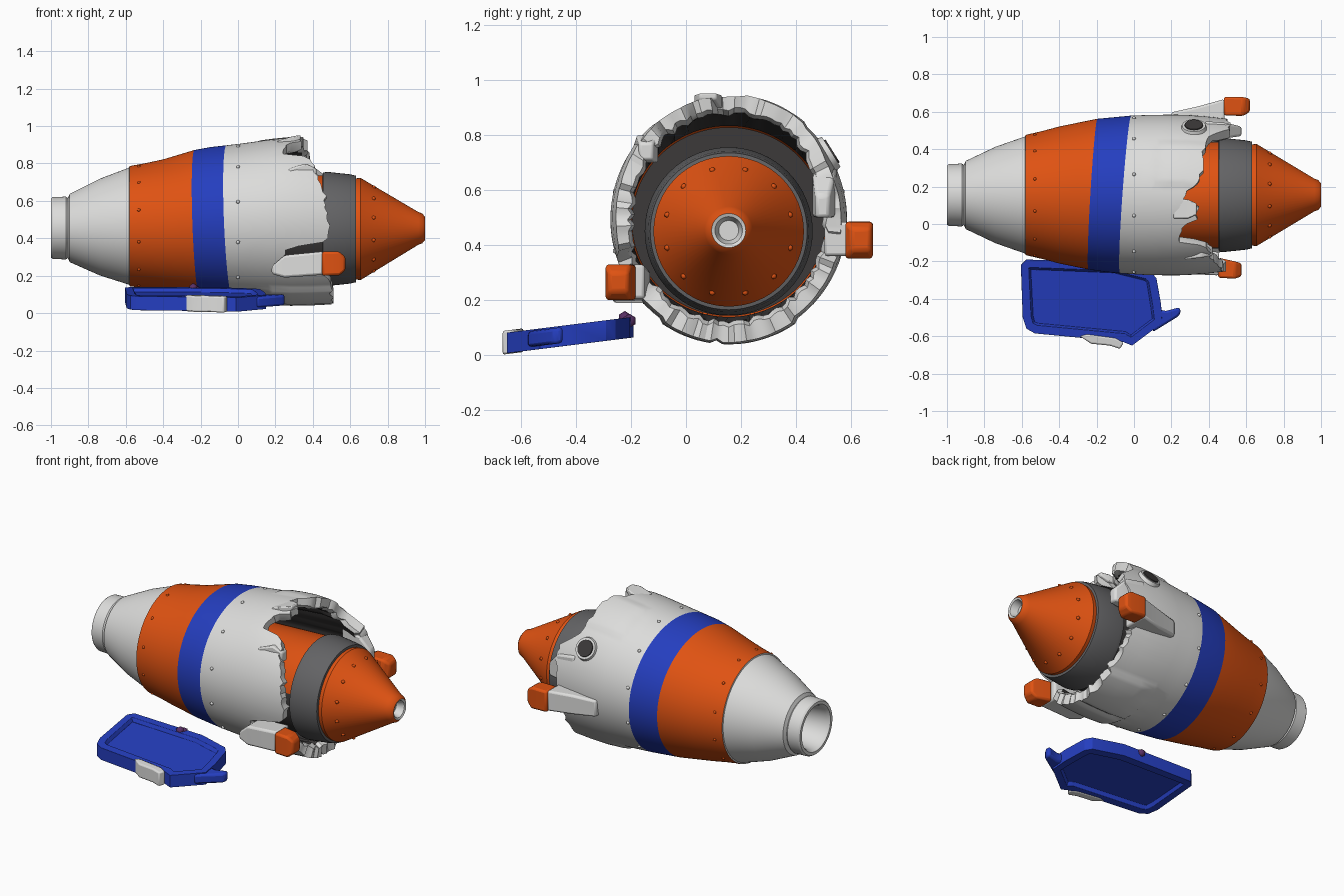
import bpy, bmesh, math, random
from mathutils import Vector, Matrix

if "Cube" in bpy.data.objects:
    bpy.data.objects.remove(bpy.data.objects["Cube"])

random.seed(4)
CY = 0.155
SEG = 120


def mat(name, r, g, b):
    m = bpy.data.materials.new(name)
    m.diffuse_color = (r, g, b, 1)
    m.use_nodes = True
    m.node_tree.nodes["Principled BSDF"].inputs["Base Color"].default_value = m.diffuse_color
    return m


WHITE = mat("off white", 0.72, 0.72, 0.71)
ORANGE = mat("orange", 0.74, 0.085, 0.006)
BLUE = mat("blue", 0.018, 0.048, 0.52)
GREY = mat("grey", 0.125, 0.125, 0.13)
DARK = mat("dark grey", 0.045, 0.042, 0.042)
PURPLE = mat("purple", 0.10, 0.03, 0.13)


def finish(name, bm, mats, angle=32):
    bmesh.ops.recalc_face_normals(bm, faces=bm.faces)
    me = bpy.data.meshes.new(name)
    bm.to_mesh(me)
    bm.free()
    ob = bpy.data.objects.new(name, me)
    bpy.context.collection.objects.link(ob)
    for m in mats:
        me.materials.append(m)
    bpy.context.view_layer.objects.active = ob
    ob.select_set(True)
    bpy.ops.object.shade_smooth_by_angle(angle=math.radians(angle))
    ob.select_set(False)
    return ob


def skin(name, rings, strip_mats, mats, caps=True, angle=32):
    """Join rings of points; strip_mats gives the material index of each strip."""
    bm = bmesh.new()
    vs = [[bm.verts.new(p) for p in ring] for ring in rings]
    n = len(rings[0])
    for i, mi in enumerate(strip_mats):
        for j in range(n):
            k = (j + 1) % n
            bm.faces.new((vs[i][j], vs[i][k], vs[i + 1][k], vs[i + 1][j])).material_index = mi
    if caps:
        bm.faces.new(vs[0]).material_index = strip_mats[0]
        bm.faces.new(vs[-1]).material_index = strip_mats[-1]
    return finish(name, bm, mats, angle)


def circle(x, r, cz, n=64):
    return [(x, CY + r * math.cos(math.tau * j / n), cz + r * math.sin(math.tau * j / n)) for j in range(n)]


def interp(table, x):
    if x <= table[0][0]:
        return table[0][1:]
    for a, b in zip(table, table[1:]):
        if x <= b[0]:
            t = (x - a[0]) / (b[0] - a[0])
            return [p + (q - p) * t for p, q in zip(a[1:], b[1:])]
    return table[-1][1:]


# Hull profile: x, centre height, half width, half height
HULL = [(-0.9, .455, .182, .182), (-0.58, .465, .318, .318), (-0.4, .47, .366, .352),
        (-0.2, .485, .407, .397), (0, .487, .426, .417), (0.2, .494, .43, .438),
        (0.32, .496, .428, .447), (0.52, .49, .405, .43)]
# Torn front edge: angle from the back over the top, x
EDGE = [(0, .5), (30, .51), (38, .44), (45, .38), (60, .37), (75, .36), (83, .33), (88, .28), (96, .27),
        (99, .34), (108, .33), (113, .25), (126, .24), (130, .39), (141, .41), (160, .46),
        (186, .49), (196, .46), (199, .27), (210, .22), (217, .3), (221, .47), (240, .5),
        (270, .5), (300, .5), (330, .48), (345, .45), (360, .5)]


def hull_point(x, deg, off=0):
    cz, ry, rz = interp(HULL, x)
    a = math.radians(deg)
    return (x, CY + (ry + off) * math.cos(a), cz + (rz + off) * math.sin(a))


DEG = [360 * j / SEG for j in range(SEG)]
tear = [interp(EDGE, d)[0] + random.uniform(-.012, .012) for d in DEG]
rough = [random.uniform(-.012, .006) for d in DEG]


def slant(x, k):
    return [hull_point(x + k * (.03 * math.cos(math.radians(d)) - .017 * math.sin(math.radians(d))), d)
            for d in DEG]


def panel(d):
    return .012 if 236 < d < 263 or 266 < d < 304 else .008 if 48 < d < 84 else 0


# Hull: rear nozzle, painted bands, torn front, dark inside
rings, strips = [], []
for x, r in [(-.84, .11), (-.98, .128), (-1, .14), (-1, .158), (-.99, .165), (-.92, .168), (-.91, .16), (-.90, .182)]:
    rings.append(circle(x, r, .455, SEG))
strips += [0] * 8
rings.append([hull_point(-.74, d, .008) for d in DEG])
rings.append([hull_point(-.582, d, -.004) for d in DEG])
strips += [0, 0]
rings.append([hull_point(-.58, d, .003) for d in DEG])
rings += [slant(-.49, 0), slant(-.4, 0), slant(-.3, .3), slant(-.22, .8)]
strips += [1] * 4
rings += [slant(-.13, 1), slant(-.045, 1)]
strips += [2] * 2
for t in (.2, .38, .42, .6, .8, 1):
    rings.append([hull_point(-.045 + (e + .045) * t, d, panel(d) * (t > .4)) for e, d in zip(tear, DEG)])
for back, depth in ((0, .045), (.03, .062), (.12, .058)):
    rings.append([hull_point(e - back, d, -depth + w) for e, d, w in zip(tear, DEG, rough)])
strips += [0] * 8 + [3] * 2
rings.append([hull_point(-.1, d, -.06) for d in DEG])
rings.append([hull_point(-.15, d, -.06) for d in DEG])
skin("hull", rings, strips[:len(rings) - 1], [WHITE, ORANGE, BLUE, DARK])

# Inner capsule: orange above, grey underneath
NZ = .45
cap = skin("inner_capsule", [circle(-.12, .2, NZ), circle(0, .27, NZ), circle(.48, .288, NZ)], [0, 0], [ORANGE, DARK])
for p in cap.data.polygons:
    if p.center.z < .5:
        p.material_index = 1
skin("grey_collar", [circle(.45, .285, NZ), circle(.455, .302, NZ), circle(.48, .305, NZ), circle(.60, .292, NZ),
                     circle(.63, .285, NZ), circle(.635, .25, NZ)], [0] * 5, [GREY])
# Nose cone with a hollow pale tip
skin("nose_cone", [circle(.62, .255, NZ), circle(.625, .27, NZ), circle(.655, .273, NZ), circle(.68, .258, NZ),
                   circle(.965, .087, NZ + .003), circle(.985, .08, NZ + .003), circle(1, .062, NZ + .003),
                   circle(.995, .05, NZ + .003), circle(.95, .036, NZ + .003)], [0] * 6 + [1, 1], [ORANGE, WHITE])


def studs(name, places, r, m):
    bm = bmesh.new()
    for p in places:
        bmesh.ops.create_icosphere(bm, subdivisions=1, radius=r, matrix=Matrix.Translation(p))
    return finish(name, bm, [m], 60)


studs("cone_rivets", [(.725, CY + .23 * math.cos(a), NZ + .23 * math.sin(a))
                      for a in (math.tau * (i + .5) / 12 for i in range(12))], .012, ORANGE)
studs("hull_rivets", [hull_point(.0, d) for d in range(15, 360, 30)], .011, WHITE)
studs("band_rivets", [hull_point(-.53, d) for d in range(15, 360, 30)], .010, ORANGE)


def block(name, sections, m, bevel=.012):
    """Box lofted along x through (x, y0, y1, z0, z1) sections."""
    rs = [[(x, a, c), (x, b, c), (x, b, d), (x, a, d)] for x, a, b, c, d in sections]
    ob = skin(name, rs, [0] * (len(rs) - 1), [m])
    mod = ob.modifiers.new("bevel", 'BEVEL')
    mod.width, mod.segments = bevel, 2
    return ob


# Side fins with orange tips
block("front_fin", [(.18, -.25, -.14, .21, .25), (.25, -.265, -.13, .19, .31), (.455, -.275, -.15, .205, .33)], WHITE)
block("front_fin_tip", [(.45, -.288, -.18, .20, .33), (.54, -.292, -.2, .20, .33), (.575, -.28, -.21, .23, .3)], ORANGE)
block("back_fin", [(.2, .52, .597, .37, .47), (.34, .53, .628, .36, .48), (.485, .50, .668, .36, .485)], WHITE)
block("back_fin_tip", [(.48, .58, .68, .355, .485), (.585, .578, .678, .35, .485), (.62, .60, .67, .38, .46)], ORANGE)

# Torn shards on the front rim
block("top_shard", [(.21, .03, .14, .895, .92), (.29, .03, .13, .90, .945), (.335, .05, .11, .93, .952)], WHITE, .006)
block("front_shard", [(.27, -.19, -.13, .72, .77), (.36, -.18, -.10, .70, .80), (.42, -.17, -.12, .71, .77)], WHITE, .008)
block("back_shard", [(.38, .47, .55, .52, .68), (.5, .46, .54, .5, .66), (.575, .47, .52, .5, .58)], WHITE, .012)


# Round vent on the upper back
def disc(name, deg, x, r, depth, m):
    p = Vector(hull_point(x, deg))
    q = Vector((0, math.cos(math.radians(deg)), math.sin(math.radians(deg)))).to_track_quat('Z', 'Y')
    bm = bmesh.new()
    bmesh.ops.create_cone(bm, cap_ends=True, segments=24, radius1=r, radius2=r * .9, depth=depth,
                          matrix=Matrix.Translation(p) @ q.to_matrix().to_4x4())
    finish(name, bm, [m])


disc("vent_collar", 32, .32, .07, .022, WHITE)
disc("vent_hole", 32, .32, .054, .034, DARK)


# Detached door: tilted slab with a rim around a recess on both faces
def lift(y, z):
    return z + .006 + .125 * (y + .66)


def slab(name, outline, z0, z1, m, rim=0, bevel=.012):
    bm = bmesh.new()
    base = bm.faces.new([bm.verts.new((x, y, z0)) for x, y in outline])
    new = bmesh.ops.extrude_face_region(bm, geom=[base], use_keep_orig=True)["geom"]
    for v in (g for g in new if isinstance(g, bmesh.types.BMVert)):
        v.co.z = z1
    bmesh.ops.recalc_face_normals(bm, faces=bm.faces)
    if rim:
        for f in [f for f in bm.faces if abs(f.normal.z) > .9]:
            n = f.normal.z
            bmesh.ops.inset_individual(bm, faces=[f], thickness=rim)
            bmesh.ops.inset_individual(bm, faces=[f], thickness=.012)
            for v in f.verts:
                v.co.z -= math.copysign(.02, n)
    for v in bm.verts:
        v.co.z = lift(v.co.y, v.co.z)
    ob = finish(name, bm, [m])
    mod = ob.modifiers.new("bevel", 'BEVEL')
    mod.width, mod.segments, mod.limit_method = bevel, 2, 'ANGLE'


slab("door", [(-.575, -.19), (-.1, -.205), (.09, -.255), (.12, -.29), (.145, -.43), (.15, -.53), (-.01, -.65),
              (-.06, -.63), (-.53, -.585), (-.575, -.56), (-.595, -.5), (-.605, -.22)], 0, .075, BLUE, .045)
slab("door_spur", [(.10, -.45), (.17, -.465), (.245, -.445), (.25, -.475), (.235, -.495), (.1, -.578)], .012, .07, BLUE)
slab("door_patch", [(-.29, -.60), (-.25, -.59), (-.1, -.61), (-.055, -.635), (-.075, -.668), (-.13, -.65), (-.23, -.64)],
     -.003, .083, WHITE, 0, .008)
studs("door_hinge", [(-.24, -.222, .135), (-.225, -.205, .125)], .026, PURPLE)
